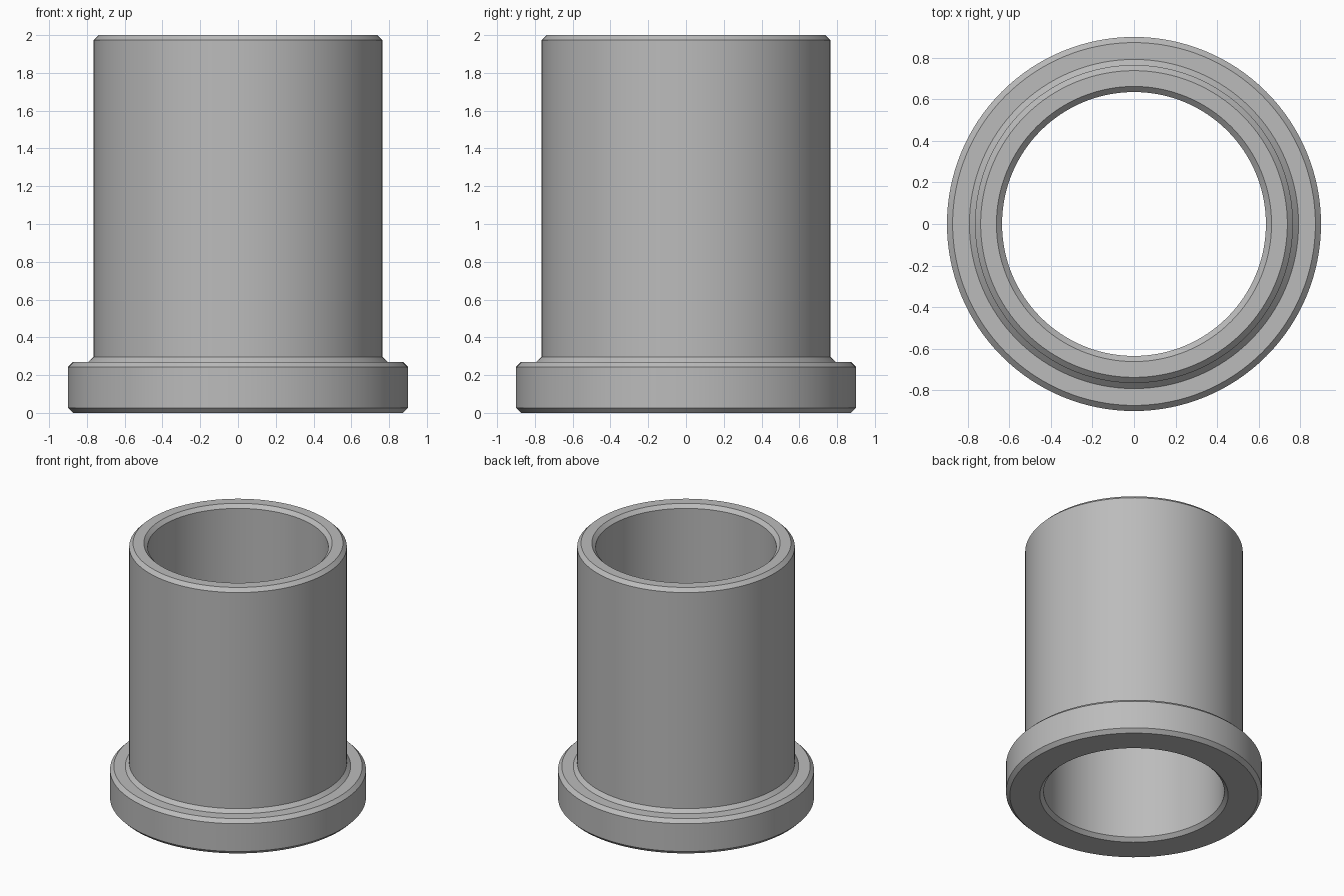
import bpy
import bmesh
import math

if "Cube" in bpy.data.objects:
    bpy.data.objects.remove(bpy.data.objects["Cube"])

SEGMENTS = 128
C = 0.027                       # chamfer size
BORE, TUBE, FLANGE = 0.635, 0.765, 0.9
FLANGE_TOP, HEIGHT = 0.27, 2.0

# closed cross-section (radius, height), counter-clockwise
profile = [
    (BORE + C, 0), (FLANGE - C, 0), (FLANGE, C),
    (FLANGE, FLANGE_TOP - C), (FLANGE - C, FLANGE_TOP),
    (TUBE + C, FLANGE_TOP), (TUBE, FLANGE_TOP + C),
    (TUBE, HEIGHT - C), (TUBE - C, HEIGHT),
    (BORE + C, HEIGHT), (BORE, HEIGHT - C), (BORE, C),
]

# flanged bushing: revolve the section around z
bm = bmesh.new()
rings = []
for i in range(SEGMENTS):
    a = 2 * math.pi * i / SEGMENTS
    rings.append([bm.verts.new((r * math.cos(a), r * math.sin(a), z)) for r, z in profile])
n = len(profile)
for i in range(SEGMENTS):
    here, there = rings[i], rings[(i + 1) % SEGMENTS]
    for j in range(n):
        k = (j + 1) % n
        bm.faces.new((here[j], there[j], there[k], here[k]))
bmesh.ops.recalc_face_normals(bm, faces=bm.faces)
mesh = bpy.data.meshes.new("flanged_bushing")
bm.to_mesh(mesh)
bm.free()

bushing = bpy.data.objects.new("flanged_bushing", mesh)
bpy.context.collection.objects.link(bushing)

# plain metal grey
grey = bpy.data.materials.new("metal_grey")
grey.diffuse_color = (0.50, 0.50, 0.50, 1)
grey.use_nodes = True
grey.node_tree.nodes["Principled BSDF"].inputs["Base Color"].default_value = grey.diffuse_color
mesh.materials.append(grey)

# smooth walls, crisp chamfer edges
bpy.context.view_layer.objects.active = bushing
bushing.select_set(True)
bpy.ops.object.shade_smooth_by_angle(angle=math.radians(30))
